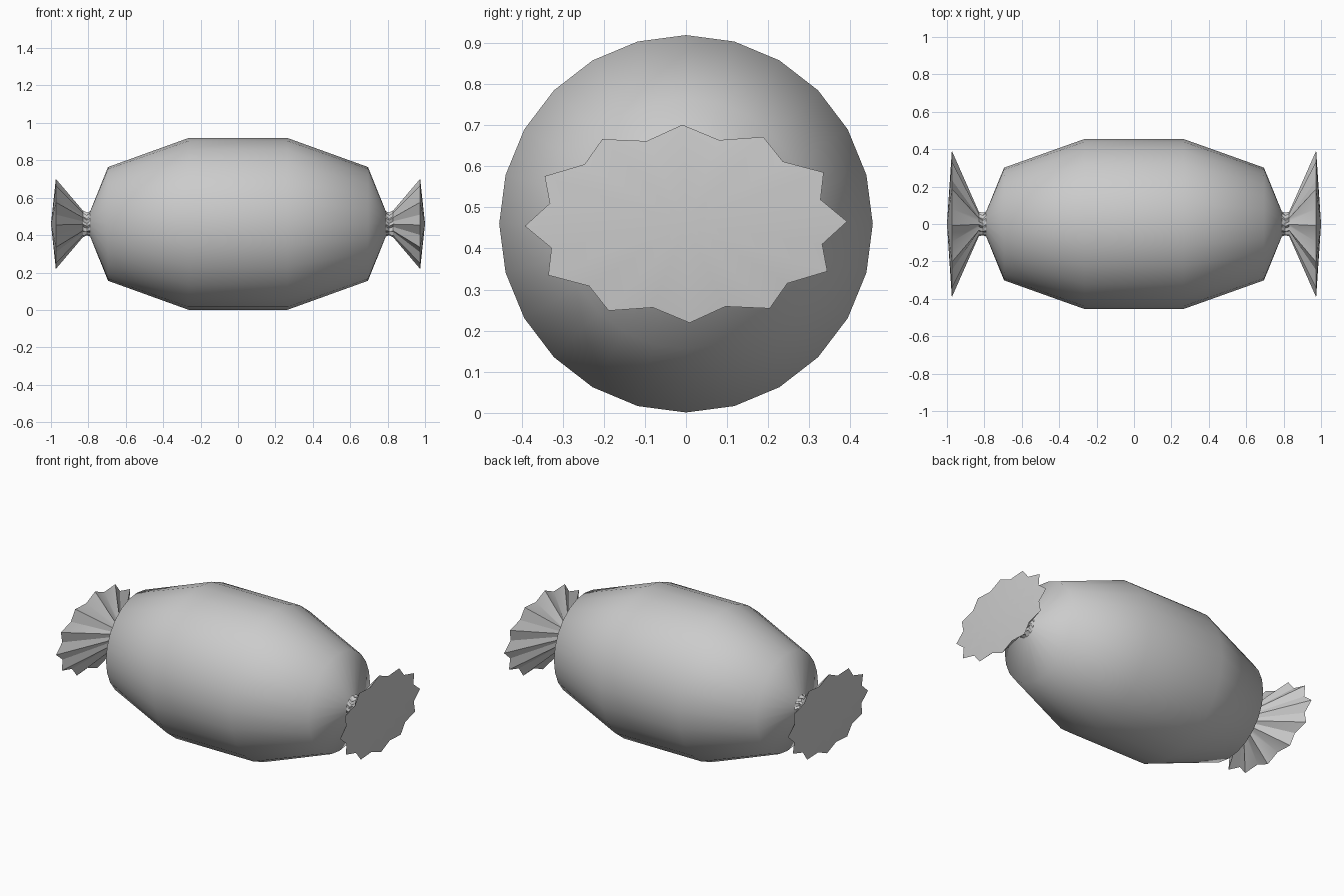
import bpy, bmesh
from math import cos, sin, pi, radians

if "Cube" in bpy.data.objects:
    bpy.data.objects.remove(bpy.data.objects["Cube"])

N = 24
CZ = 0.46


def ring(bm, x, ry, rz, pleat=1.0, twist=0.0):
    """24-sided elliptical ring around the x axis; odd points pulled in to pleat."""
    out = []
    for i in range(N):
        a = 2 * pi * i / N
        k = pleat if i % 2 else 1.0
        out.append(bm.verts.new((x, ry * k * cos(a + twist), CZ + rz * k * sin(a + twist))))
    return out


def bridge(bm, a, b):
    for i in range(N):
        j = (i + 1) % N
        bm.faces.new((a[i], a[j], b[j], b[i]))


def finish(bm, name):
    bmesh.ops.recalc_face_normals(bm, faces=bm.faces)
    for f in bm.faces:
        f.smooth = True
    me = bpy.data.meshes.new(name)
    bm.to_mesh(me)
    bm.free()
    ob = bpy.data.objects.new(name, me)
    bpy.context.collection.objects.link(ob)
    return ob


# Wrapped sweet body: smooth barrel pinched at both ends
bm = bmesh.new()
half = [(0.79, 0.068), (0.695, 0.304), (0.265, 0.459)]
profile = [(-x, r) for x, r in half] + [(x, r) for x, r in reversed(half)]
rings = [ring(bm, x, r * 0.99, r) for x, r in profile]
for a, b in zip(rings, rings[1:]):
    bridge(bm, a, b)
finish(bm, "candy_body")

# Pleated wrapper ends: twisted neck, flared star fan, shallow cone cap
for side, name in ((1, "wrapper_end_right"), (-1, "wrapper_end_left")):
    bm = bmesh.new()
    rs = [ring(bm, side * 0.788, 0.068, 0.068),
          ring(bm, side * 0.808, 0.062, 0.062, 0.8, radians(12)),
          ring(bm, side * 0.83, 0.066, 0.072, 0.8, radians(1.3)),
          ring(bm, side * 0.974, 0.392, 0.241, 0.87, radians(1.3))]
    for a, b in zip(rs, rs[1:]):
        bridge(bm, a, b)
    tip = bm.verts.new((side * 1.0, 0, CZ))
    for i in range(N):
        bm.faces.new((rs[-1][i], rs[-1][(i + 1) % N], tip))
    ob = finish(bm, name)
    bpy.ops.object.select_all(action='DESELECT')
    ob.select_set(True)
    bpy.context.view_layer.objects.active = ob
    bpy.ops.object.shade_smooth_by_angle(angle=radians(25))
